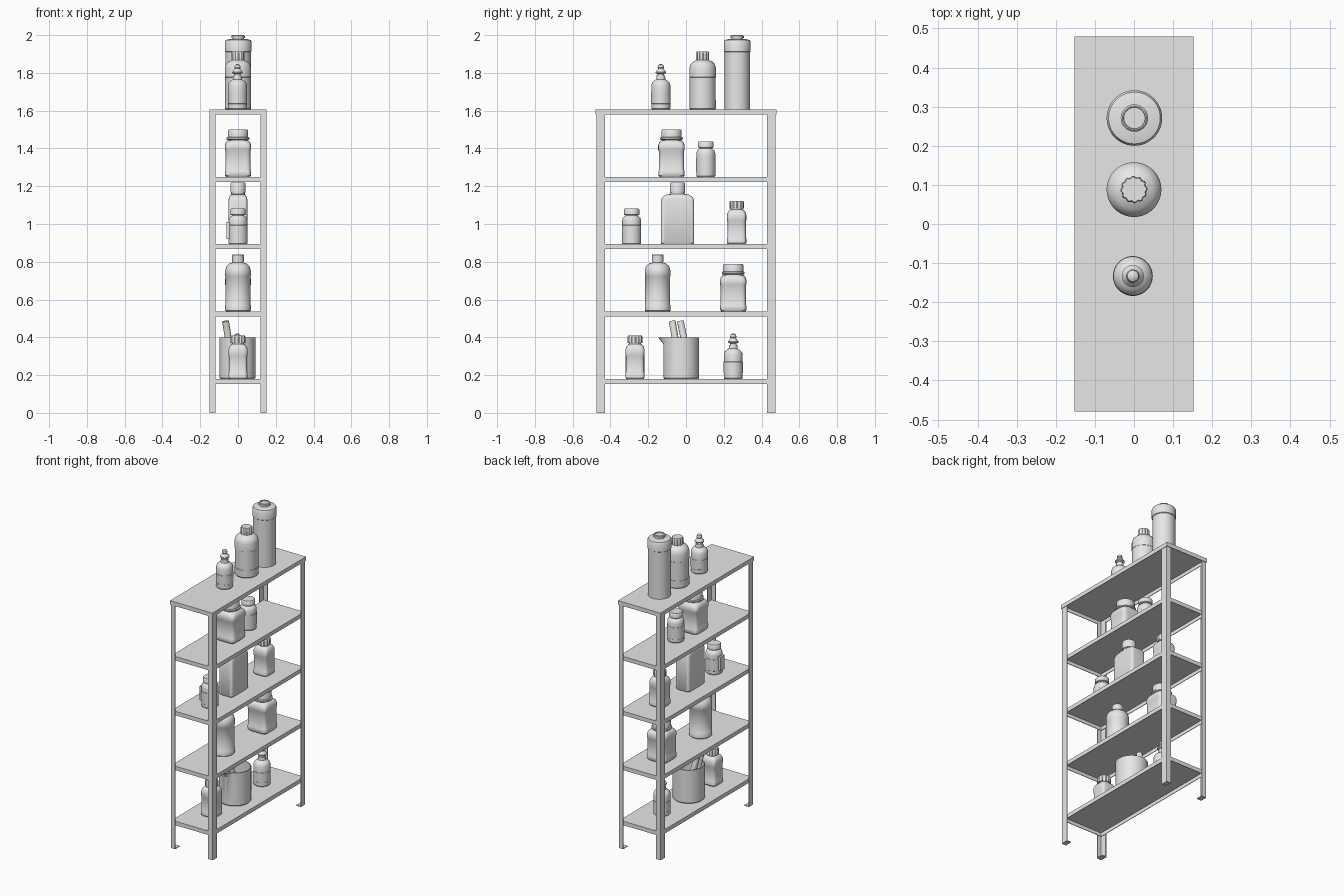
import bpy, bmesh, math
from mathutils import Vector

cube = bpy.data.objects.get("Cube")
if cube:
    bpy.data.objects.remove(cube, do_unlink=True)

grey = bpy.data.materials.new("plain_grey")
grey.use_nodes = True
grey.diffuse_color = (0.8, 0.8, 0.8, 1)
grey.node_tree.nodes["Principled BSDF"].inputs["Base Color"].default_value = (0.8, 0.8, 0.8, 1)

SEG = 48


def finish(name, bm, loc=(0, 0, 0), smooth=True):
    bmesh.ops.recalc_face_normals(bm, faces=bm.faces)
    mesh = bpy.data.meshes.new(name)
    bm.to_mesh(mesh)
    bm.free()
    mesh.materials.append(grey)
    if smooth:
        mesh.shade_smooth()
        mesh.set_sharp_from_angle(angle=math.radians(35))
    ob = bpy.data.objects.new(name, mesh)
    ob.location = loc
    bpy.context.collection.objects.link(ob)
    return ob


def box(name, lo, hi):
    bm = bmesh.new()
    bmesh.ops.create_cube(bm, size=1)
    for v in bm.verts:
        v.co = Vector([(a + b) / 2 + c * (b - a) for a, b, c in zip(lo, hi, v.co)])
    return finish(name, bm, smooth=False)


def loft(name, rings, loc, flutes=False, spout=0):
    """Skin rings of (radius, z[, squareness[, radius_y]]) into one closed solid."""
    bm = bmesh.new()
    loops = []
    for ring in rings:
        r, z, n, ry = (tuple(ring) + (2, ring[0])[len(ring) - 2:])[:4]
        loop = []
        for i in range(SEG):
            t = 2 * math.pi * i / SEG
            c, s = math.cos(t), math.sin(t)
            k = 0.91 if flutes and i % 4 > 1 else 1
            x = math.copysign(abs(c) ** (2 / n), c) * r * k
            y = math.copysign(abs(s) ** (2 / n), s) * ry * k
            # Pouring lip pulled out towards the front
            if spout and z > spout and s < -0.93:
                y -= 0.026 * (-s - 0.93) / 0.07
            loop.append(bm.verts.new((x, y, z)))
        loops.append(loop)
    for a, b in zip(loops, loops[1:]):
        for i in range(SEG):
            j = (i + 1) % SEG
            bm.faces.new((a[i], a[j], b[j], b[i]))
    bm.faces.new(loops[0])
    bm.faces.new(loops[-1])
    return finish(name, bm, loc)


# Shelves: shallow trays, open underneath
def tray(name, hx, hy, top):
    ob = box(name, (-hx, -hy, top - 0.026), (hx, hy, top))
    bm = bmesh.new()
    bm.from_mesh(ob.data)
    bmesh.ops.delete(bm, geom=[f for f in bm.faces if f.normal.z < -0.5], context='FACES_ONLY')
    bm.to_mesh(ob.data)
    bm.free()
    mod = ob.modifiers.new("sheet", 'SOLIDIFY')
    mod.thickness, mod.offset = 0.005, -1


FLOORS = [0.18, 0.537, 0.893, 1.249]
for i, top in enumerate(FLOORS):
    tray(f"shelf_{i + 1}", 0.146, 0.471, top)
tray("top_shelf", 0.152, 0.48, 1.606)

# Angle-iron posts with foot plates
X, Y, W, D, T = 0.15, 0.475, 0.032, 0.045, 0.004
for sx, side in ((1, "left"), (-1, "right")):
    for sy, end in ((-1, "front"), (1, "back")):
        def part(name, x0, y0, z0, z1):
            xs, ys = sorted((sx * x0, sx * X)), sorted((sy * y0, sy * Y))
            box(f"{end}_{side}_{name}", (xs[0], ys[0], z0), (xs[1], ys[1], z1))
        part("post_end_flange", X - W, Y - T, 0, 1.585)
        part("post_side_flange", X - T, Y - D, 0, 1.585)
        part("foot", X - W, Y - D, 0, 0.005)


# Containers, each given as (y, floor height)
def dropper(name, y, z):
    loft(name + "_body", [(0.046, 0), (0.05, 0.005), (0.05, 0.03), (0.051, 0.031), (0.051, 0.09),
                          (0.05, 0.091), (0.05, 0.13), (0.045, 0.144), (0.034, 0.154),
                          (0.024, 0.16), (0.022, 0.18)], (-0.003, y, z))
    loft(name + "_stopper", [(0.017, 0.175), (0.017, 0.188), (0.028, 0.193), (0.028, 0.198),
                             (0.014, 0.216), (0.017, 0.222), (0.014, 0.235), (0.006, 0.24)], (-0.003, y, z))


def square_jar(name, y, z):
    loft(name + "_body", [(0.063, 0, 6), (0.069, 0.008, 6), (0.07, 0.03, 6), (0.067, 0.036, 6),
                          (0.067, 0.138, 6), (0.07, 0.144, 6), (0.07, 0.165, 6), (0.066, 0.18, 5),
                          (0.056, 0.192, 3), (0.05, 0.195), (0.05, 0.205)], (0, y, z))
    loft(name + "_collar", [(0.055, 0.196), (0.06, 0.2), (0.06, 0.208), (0.055, 0.211)], (0, y, z))
    loft(name + "_lid", [(0.054, 0.208), (0.054, 0.245), (0.051, 0.25)], (0, y, z))


def small_square_bottle(name, y, z):
    loft(name + "_body", [(0.046, 0, 5), (0.051, 0.006, 5), (0.051, 0.03, 5), (0.049, 0.034, 5),
                          (0.049, 0.12, 5), (0.051, 0.125, 5), (0.051, 0.155, 5), (0.046, 0.172, 4),
                          (0.036, 0.182, 2.5), (0.032, 0.184), (0.032, 0.195)], (0, y, z))
    loft(name + "_cap", [(0.039, 0.19), (0.039, 0.222), (0.035, 0.23)], (0, y, z), flutes=True)


def small_round_bottle(name, y, z):
    loft(name + "_body", [(0.046, 0), (0.05, 0.005), (0.05, 0.025), (0.051, 0.026), (0.051, 0.1),
                          (0.05, 0.101), (0.05, 0.125), (0.046, 0.14), (0.036, 0.149),
                          (0.032, 0.151), (0.032, 0.16)], (0, y, z))
    loft(name + "_cap", [(0.036, 0.154), (0.041, 0.157), (0.041, 0.182), (0.037, 0.188)], (0, y, z))


# Top shelf containers
TOP = 1.606
dropper("top_dropper", -0.133, TOP)
loft("ribbed_cap_bottle_body", [(0.066, 0), (0.07, 0.005), (0.07, 0.05), (0.069, 0.051), (0.069, 0.17),
                                (0.07, 0.171), (0.07, 0.22), (0.064, 0.24), (0.05, 0.254),
                                (0.032, 0.262), (0.03, 0.27)], (0, 0.088, TOP))
loft("ribbed_cap", [(0.035, 0.262), (0.035, 0.3), (0.032, 0.306)], (0, 0.088, TOP), flutes=True)
loft("tall_canister_body", [(0.067, 0), (0.067, 0.31)], (0.001, 0.271, TOP))
loft("tall_canister_collar", [(0.067, 0.305), (0.071, 0.308), (0.071, 0.358), (0.066, 0.368),
                              (0.04, 0.374)], (0.001, 0.271, TOP))
loft("tall_canister_cap", [(0.03, 0.37), (0.03, 0.378), (0.035, 0.38), (0.035, 0.39), (0.031, 0.394),
                           (0.028, 0.394), (0.027, 0.388)], (0.001, 0.271, TOP))

# Fourth shelf
square_jar("upper_jar", -0.077, FLOORS[3])
small_round_bottle("upper_round_bottle", 0.105, FLOORS[3])

# Third shelf
small_round_bottle("middle_round_bottle", -0.288, FLOORS[2])
box("middle_round_bottle_tab", (-0.061, -0.31, 0.92), (-0.03, -0.266, 1.01))
loft("flat_bottle_body", [(0.046, 0, 8, 0.083), (0.05, 0.006, 8, 0.087), (0.05, 0.235, 8, 0.087),
                          (0.047, 0.25, 7, 0.08), (0.04, 0.262, 4, 0.06), (0.036, 0.266),
                          (0.036, 0.28)], (0, -0.045, FLOORS[2]))
loft("flat_bottle_cap", [(0.041, 0.274), (0.041, 0.32), (0.037, 0.326)], (0, -0.045, FLOORS[2]))
small_square_bottle("middle_square_bottle", 0.268, FLOORS[2])

# Second shelf
loft("round_bottle_body", [(0.063, 0), (0.068, 0.005), (0.068, 0.033), (0.066, 0.036), (0.066, 0.185),
                           (0.068, 0.188), (0.068, 0.215), (0.061, 0.24), (0.045, 0.254),
                           (0.028, 0.258), (0.028, 0.27)], (0, -0.15, FLOORS[1]))
loft("round_bottle_cap", [(0.031, 0.262), (0.031, 0.298), (0.028, 0.302)], (0, -0.15, FLOORS[1]))
square_jar("lower_jar", 0.25, FLOORS[1])

# Bottom shelf
small_square_bottle("lower_square_bottle", -0.27, FLOORS[0])
dropper("lower_dropper", 0.25, FLOORS[0])
loft("beaker", [(0.09, 0), (0.095, 0.006), (0.095, 0.185), (0.095, 0.218), (0.09, 0.218),
                (0.09, 0.185), (0.09, 0.008)], (-0.003, -0.025, FLOORS[0]), spout=0.2)
for i, (y, lean) in enumerate(((-0.073, 0.05), (-0.03, 0.06))):
    top, base = Vector((-0.066, y, 0.485)), Vector((-0.02, y + lean, 0.2))
    rod = loft(f"beaker_rod_{i + 1}", [(0.018, 0), (0.018, (top - base).length)], base)
    rod.rotation_euler = (top - base).to_track_quat('Z', 'Y').to_euler()
